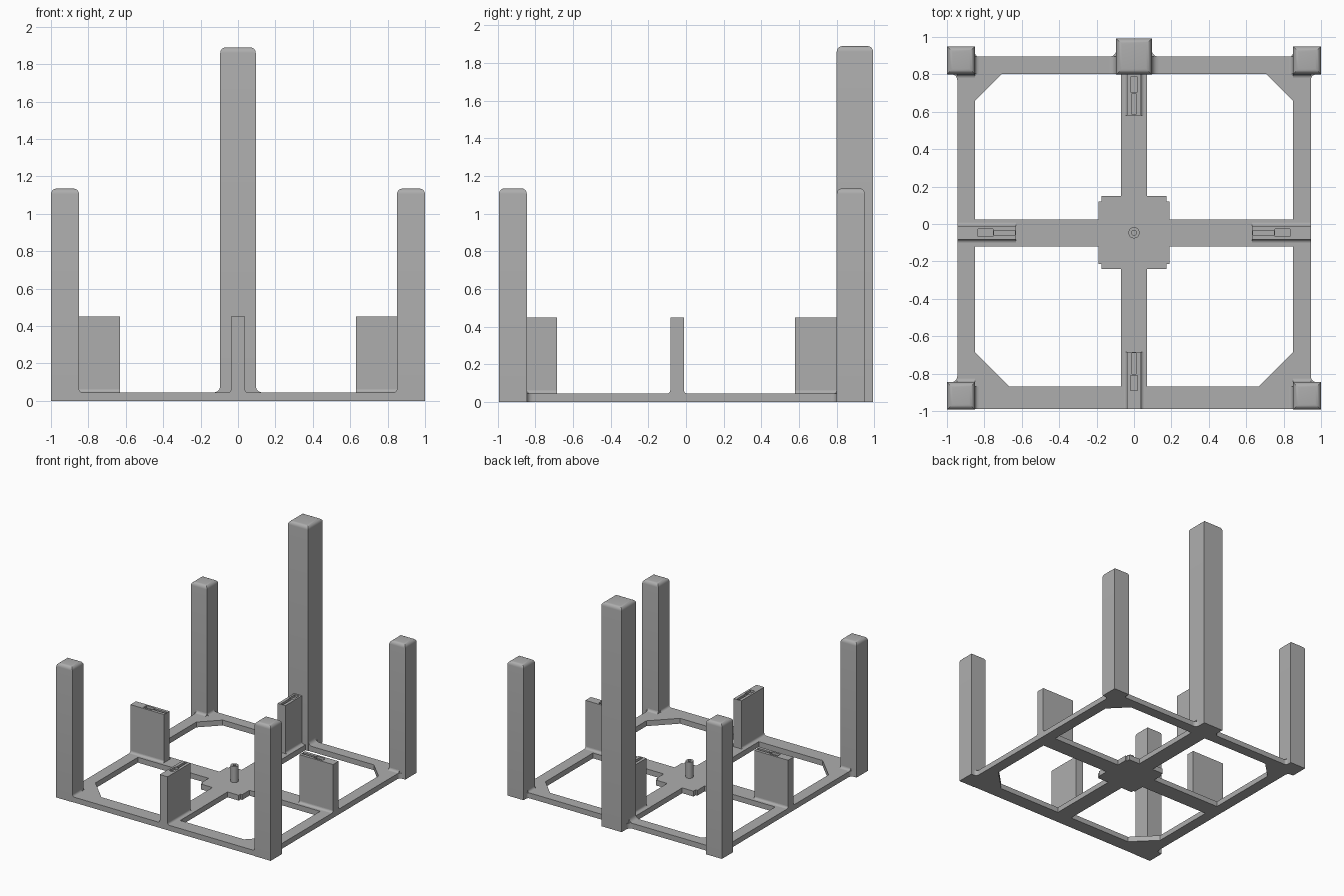
import bpy, bmesh, math
from mathutils import Vector

cube = bpy.data.objects.get("Cube")
if cube:
    bpy.data.objects.remove(cube, do_unlink=True)

grey = bpy.data.materials.new("plain grey")
grey.use_nodes = True
colour = (0.42, 0.42, 0.42, 1)
grey.diffuse_color = colour
grey.node_tree.nodes["Principled BSDF"].inputs["Base Color"].default_value = colour

THICK = 0.045          # frame thickness
FIN_TOP = 0.45
MID = -0.047           # y of the side bars' centre line
X, Y, Z = Vector((1, 0, 0)), Vector((0, 1, 0)), Vector((0, 0, 1))


def build(name, prisms, round_top=0):
    """Make one object out of (outline, extrusion) prisms."""
    bm = bmesh.new()
    for outline, push in prisms:
        low = [bm.verts.new(p) for p in outline]
        high = [bm.verts.new(Vector(p) + push) for p in outline]
        bm.faces.new(low)
        bm.faces.new(high)
        for i in range(len(low)):
            j = (i + 1) % len(low)
            bm.faces.new((low[i], low[j], high[j], high[i]))
    bmesh.ops.recalc_face_normals(bm, faces=bm.faces)
    if round_top:
        top = max(v.co.z for v in bm.verts)
        rim = [e for e in bm.edges if all(v.co.z > top - 1e-4 for v in e.verts)]
        bmesh.ops.bevel(bm, geom=rim, offset=round_top, segments=5,
                        profile=0.5, affect='EDGES')
    mesh = bpy.data.meshes.new(name)
    bm.to_mesh(mesh)
    bm.free()
    mesh.materials.append(grey)
    obj = bpy.data.objects.new(name, mesh)
    bpy.context.collection.objects.link(obj)
    return obj


def slab(points, z0, z1):
    return [(x, y, z0) for x, y in points], Z * (z1 - z0)


def block(x0, x1, y0, y1, z0, z1):
    return slab([(x0, y0), (x1, y0), (x1, y1), (x0, y1)], z0, z1)


def disc(x, y, r, z0, z1, n=32):
    ring = [math.tau * i / n for i in range(n)]
    return slab([(x + r * math.cos(t), y + r * math.sin(t)) for t in ring], z0, z1)


def fillet(corner, a, b, push, r):
    """Concave quarter-round strip filling the corner between a and b."""
    p = Vector(corner)
    arc = [math.pi / 2 * i / 6 for i in range(7)]
    return [p] + [p + r * ((1 - math.sin(t)) * a + (1 - math.cos(t)) * b) for t in arc], push


def activate(obj):
    bpy.ops.object.select_all(action='DESELECT')
    obj.select_set(True)
    bpy.context.view_layer.objects.active = obj


def cut(obj, prisms):
    cutter = build("cutter", prisms)
    cutter.hide_render = True
    mod = obj.modifiers.new("cut", 'BOOLEAN')
    mod.operation, mod.solver, mod.object = 'DIFFERENCE', 'EXACT', cutter
    activate(obj)
    bpy.ops.object.modifier_apply(modifier=mod.name)
    bpy.data.objects.remove(cutter, do_unlink=True)


def smooth(obj):
    activate(obj)
    bpy.ops.object.shade_smooth_by_angle(angle=math.radians(30))


# Base frame: one plate with four windows around the cross bars and hub
frame = build("base_frame", [block(-0.945, 0.945, -0.99, 0.895, 0, THICK)])
windows = []
for s in (1, -1):
    for edge, chamfer, bar, step, hub in ((0.803, 0.145, 0.025, 0.12, 0.15),
                                          (-0.87, -0.185, -0.12, -0.215, -0.24)):
        outline = [(0.07, edge), (0.85 - abs(chamfer), edge), (0.85, edge - chamfer),
                   (0.85, bar), (0.19, bar), (0.19, step), (0.175, step),
                   (0.175, hub), (0.07, hub)]
        windows.append(slab([(s * x, y) for x, y in outline], -0.1, 0.1))
cut(frame, windows)

# Corner posts and the tall back post
for s, side in ((1, "left"), (-1, "right")):
    for end, y0, y1 in (("front", -0.993, -0.845), ("back", 0.8, 0.95)):
        smooth(build(f"{end}_{side}_post",
                     [block(*sorted((s * 0.85, s)), y0, y1, 0, 1.135)], 0.03))
smooth(build("tall_back_post", [block(-0.095, 0.095, 0.8, 0.993, 0, 1.89)], 0.03))

# Fillets where the posts meet the frame
strips = []
for s in (1, -1):
    sx = X * s
    # tall post against the back bar
    strips.append(fillet((s * 0.095, 0.803, THICK), sx, Z, Y * 0.092, 0.035))
    strips.append(fillet((s * 0.095, 0.895, 0), sx, Y, Z * THICK, 0.035))
    # corner posts against the front and back bars
    strips.append(fillet((s * 0.85, 0.803, THICK), -sx, Z, Y * 0.092, 0.02))
    strips.append(fillet((s * 0.85, 0.895, 0), -sx, Y, Z * THICK, 0.02))
    strips.append(fillet((s * 0.85, -0.99, THICK), -sx, Z, Y * 0.12, 0.02))
    # corner posts against the side bars
    for y, d in ((0.8, -Y), (-0.845, Y)):
        strips.append(fillet((s * 0.85, y, THICK), d, Z, sx * 0.095, 0.02))
        strips.append(fillet((s * 0.945, y, 0), d, sx, Z * THICK, 0.03))
smooth(build("post_fillets", strips))

# Upright fins on the bars: inner end, outward direction and length
HALF = 0.0365
fins = (("left", Vector((0.63, MID, 0)), X, 0.315),
        ("right", Vector((-0.63, MID, 0)), -X, 0.315),
        ("front", Vector((0, -0.685, 0)), -Y, 0.305),
        ("back", Vector((0, 0.58, 0)), Y, 0.23))
for name, inner, out, length in fins:
    across = Z.cross(out)

    def bar(u0, u1, half, z0, z1):
        ends = [(u0, -half), (u1, -half), (u1, half), (u0, half)]
        return [inner + out * u + across * v + Z * z0 for u, v in ends], Z * (z1 - z0)

    fin = build(f"{name}_fin", [bar(0, length, HALF, 0, FIN_TOP)])
    # Groove and pocket in the top
    cut(fin, [bar(0.005, 0.118, 0.011, FIN_TOP - 0.02, FIN_TOP + 0.02),
              bar(0.125, 0.205, 0.02, FIN_TOP - 0.02, FIN_TOP + 0.02)])
    smooth(build(f"{name}_fin_fillets",
                 [fillet(inner + across * HALF * k + Z * THICK, across * k, Z,
                         out * length, 0.018) for k in (1, -1)]))

# Hollow pin on the hub
pin = build("centre_pin", [disc(0, MID, 0.03, 0.02, 0.18)])
cut(pin, [disc(0, MID, 0.013, 0.08, 0.25)])
smooth(pin)
